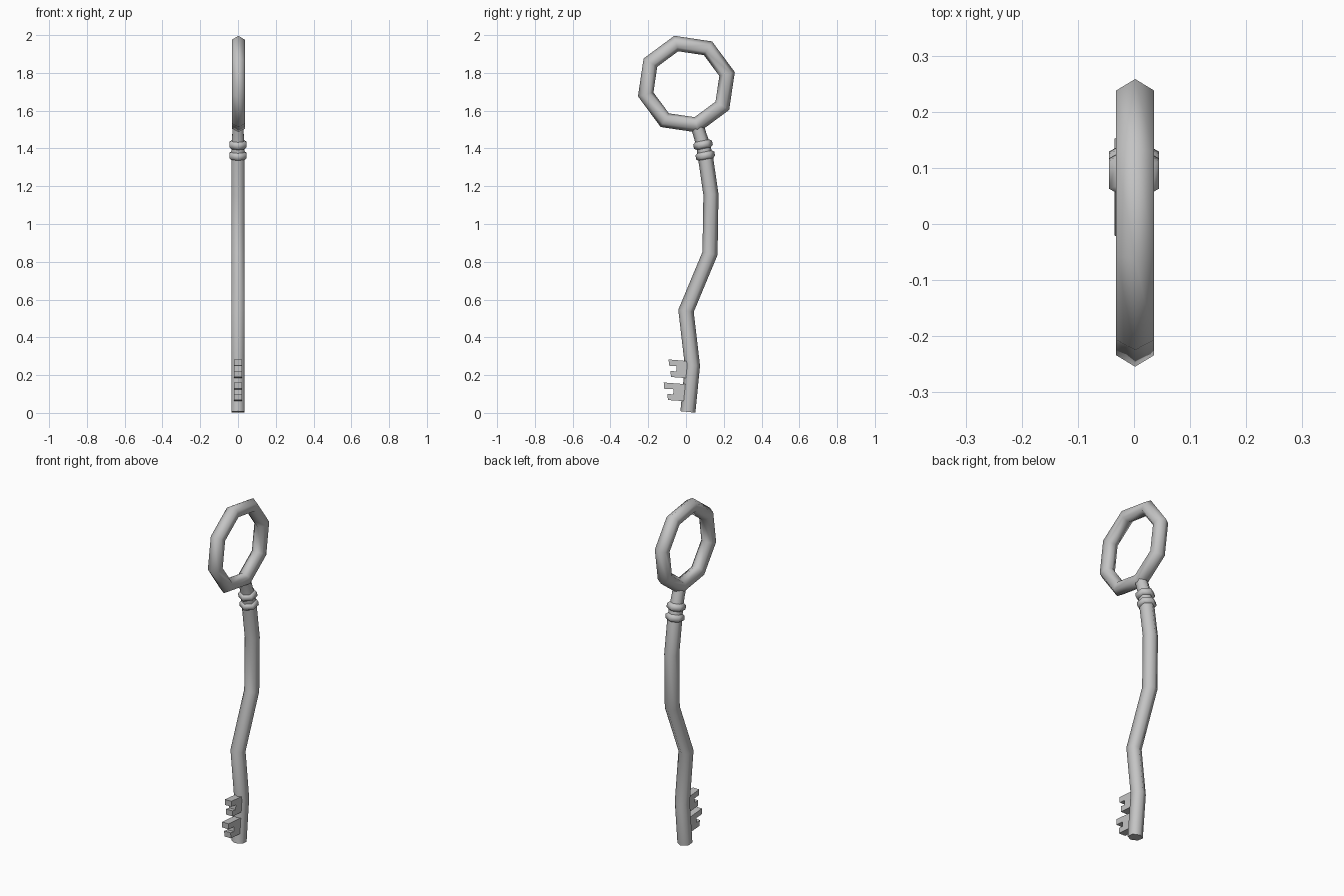
import bpy, bmesh, math
from mathutils import Vector

cube = bpy.data.objects.get("Cube")
if cube:
    bpy.data.objects.remove(cube, do_unlink=True)

metal = bpy.data.materials.new("grey metal")
metal.use_nodes = True
colour = (0.55, 0.55, 0.55, 1)
metal.diffuse_color = colour
metal.node_tree.nodes["Principled BSDF"].inputs["Base Color"].default_value = colour


def finish(name, bm, smooth=True):
    bmesh.ops.recalc_face_normals(bm, faces=bm.faces)
    mesh = bpy.data.meshes.new(name)
    bm.to_mesh(mesh)
    bm.free()
    mesh.materials.append(metal)
    obj = bpy.data.objects.new(name, mesh)
    bpy.context.collection.objects.link(obj)
    if smooth:
        bpy.ops.object.select_all(action='DESELECT')
        obj.select_set(True)
        bpy.context.view_layer.objects.active = obj
        bpy.ops.object.shade_smooth_by_angle(angle=math.radians(65))
    return obj


def tube(name, path, radii, closed=False, sides=6, x=0):
    """Sweep a six-sided section along a (y, z) path with mitred corners."""
    bm = bmesh.new()
    pts = [Vector(p) for p in path]
    n = len(pts)
    rings = []
    for i, p in enumerate(pts):
        before = (p - pts[i - 1]).normalized() if closed or i else None
        after = (pts[(i + 1) % n] - p).normalized() if closed or i < n - 1 else None
        before, after = before or after, after or before
        tangent = (before + after).normalized()
        stretch = 1 / tangent.dot(before)
        ring = []
        for k in range(sides):
            a = math.tau * k / sides
            side = radii[i] * math.cos(a) * stretch
            ring.append(bm.verts.new((x + radii[i] * math.sin(a),
                                      p.x + tangent.y * side,
                                      p.y - tangent.x * side)))
        rings.append(ring)
    for i in range(n if closed else n - 1):
        a, b = rings[i], rings[(i + 1) % n]
        for k in range(sides):
            j = (k + 1) % sides
            bm.faces.new((a[k], a[j], b[j], b[k]))
    if not closed:
        bm.faces.new(rings[0])
        bm.faces.new(rings[-1])
    return finish(name, bm)


# Eight-sided bow at the top
angles = [math.radians(14 + 45 * k) for k in range(8)]
bow = [(0.002 + 0.222 * math.cos(a), 1.74 + 0.222 * math.sin(a)) for a in angles]
tube("bow_ring", bow, [0.039] * 8, closed=True, x=0.002)

# Crooked shaft and the narrow neck that meets the bow
shaft = [(0.01, 0.005), (0.034, 0.25), (0, 0.54), (0.127, 0.844), (0.132, 1.156),
         (0.102, 1.362), (0.09, 1.418), (0.073, 1.475), (0.06, 1.515)]
tube("shaft", shaft, [0.04] * 6 + [0.037, 0.035, 0.035])

# Two rounded collars
for name, cy, cz in (("lower_collar", 0.102, 1.362), ("upper_collar", 0.09, 1.42)):
    axis = Vector((-0.2, 0.98))
    steps = (-0.021, -0.011, 0.011, 0.021)
    tube(name, [Vector((cy, cz)) + axis * s for s in steps], [0.038, 0.051, 0.051, 0.038])


# Notched teeth, each a flat C-shaped plate
def tooth(name, y, z, notch, lower, root):
    outline = [(root, z - 0.01), (y, z), (y + 0.002, z - 0.033), (notch, z - 0.036),
               (notch - 0.002, z - 0.064), (lower, z - 0.06), (lower + 0.002, z - 0.093),
               (root, z - 0.1)]
    bm = bmesh.new()
    face = bm.faces.new([bm.verts.new((-0.021, *p)) for p in outline])
    new = bmesh.ops.extrude_face_region(bm, geom=[face])["geom"]
    moved = [v for v in new if isinstance(v, bmesh.types.BMVert)]
    bmesh.ops.translate(bm, verts=moved, vec=(0.042, 0, 0))
    finish(name, bm, smooth=False)


tooth("upper_tooth", -0.092, 0.283, -0.05, -0.082, 0.02)
tooth("lower_tooth", -0.118, 0.161, -0.066, -0.098, 0.01)
